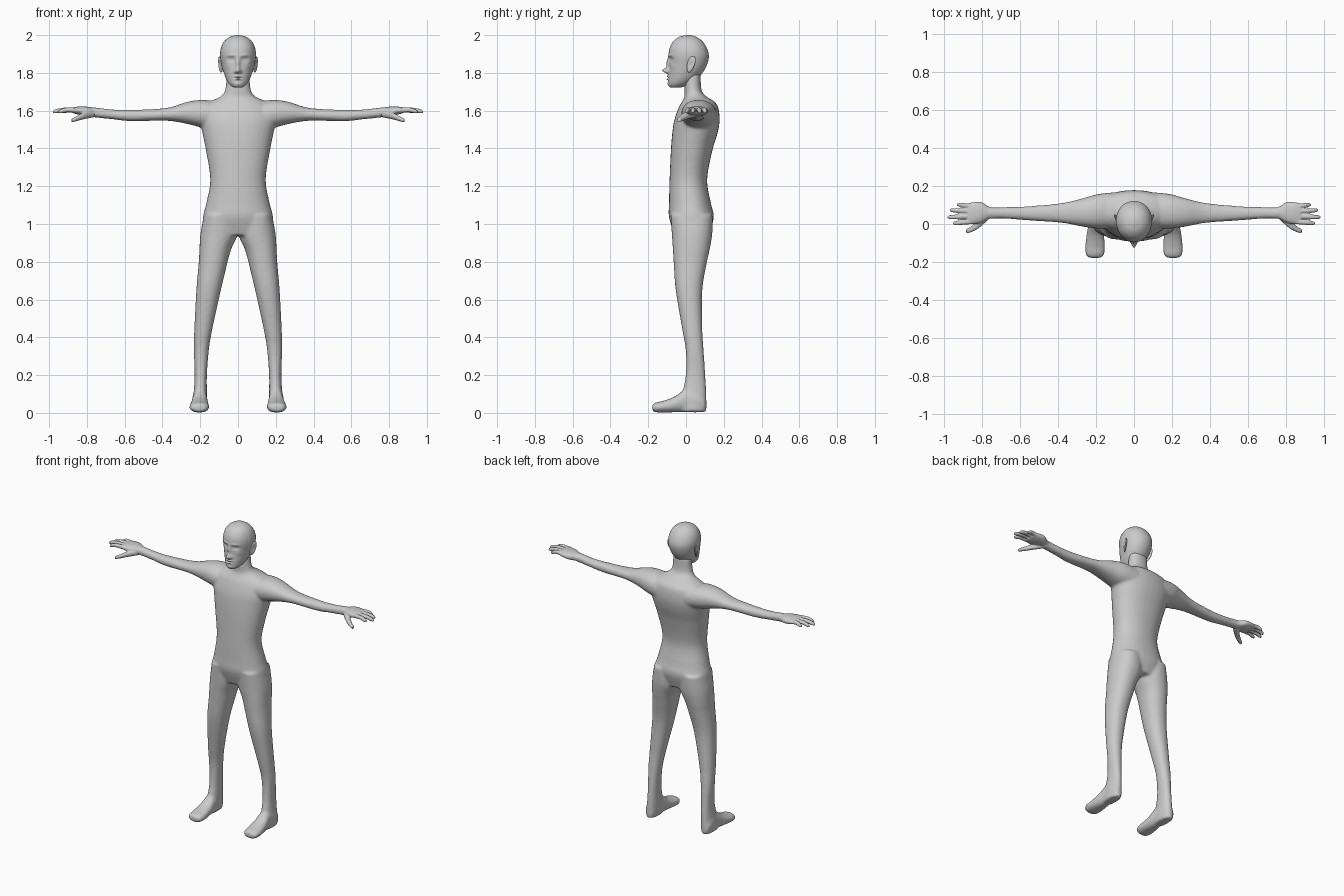
import bpy, bmesh
from math import cos, sin, pi, exp


def spline(secs, steps):
    """Catmull-Rom interpolation of the section tuples."""
    out = []
    for i in range(len(secs) - 1):
        p0, p1 = secs[max(i - 1, 0)], secs[i]
        p2, p3 = secs[i + 1], secs[min(i + 2, len(secs) - 1)]
        for k in range(steps):
            t = k / steps
            out.append([b + 0.5 * t * (c - a + t * (2 * a - 5 * b + 4 * c - d + t * (3 * (b - c) + d - a)))
                        for a, b, c, d in zip(p0, p1, p2, p3)])
    return out + [list(secs[-1])]


def loft(bm, axis, secs, side=1, n=32, power=2.2, steps=5, pad=0.0):
    """Closed tube; a section is (position, a_min, a_max, b_min, b_max)."""
    def sp(v):
        return abs(v) ** (2 / power) * (1 if v > 0 else -1)
    rings = []
    for t, a0, a1, b0, b1 in spline(secs, steps):
        ring = []
        for i in range(n):
            w = 2 * pi * i / n
            a = (a0 + a1) / 2 + ((a1 - a0) / 2 + pad) * sp(cos(w))
            b = (b0 + b1) / 2 + ((b1 - b0) / 2 + pad) * sp(sin(w))
            x, y, z = {'x': (t, a, b), 'y': (a, t, b), 'z': (a, b, t)}[axis]
            ring.append(bm.verts.new((side * x, y, z)))
        rings.append(ring)
    faces = [bm.faces.new((r[i], r[(i + 1) % n], s[(i + 1) % n], s[i]))
             for r, s in zip(rings, rings[1:]) for i in range(n)]
    faces += [bm.faces.new(rings[0]), bm.faces.new(rings[-1])]
    bmesh.ops.recalc_face_normals(bm, faces=faces)


def finish(bm, name, voxel=0, smooth=0):
    me = bpy.data.meshes.new(name)
    bm.to_mesh(me)
    bm.free()
    for p in me.polygons:
        p.use_smooth = True
    ob = bpy.data.objects.new(name, me)
    bpy.context.collection.objects.link(ob)
    if voxel:
        m = ob.modifiers.new("fuse", 'REMESH')
        m.mode, m.voxel_size, m.use_smooth_shade = 'VOXEL', voxel, True
        s = ob.modifiers.new("soften", 'SMOOTH')
        s.factor, s.iterations = 0.5, smooth
    return ob


# Body: torso and neck
bm = bmesh.new()
loft(bm, 'z', [
    (0.94, -.185, .185, -.06, .12), (1.035, -.186, .186, -.09, .147),
    (1.11, -.168, .168, -.09, .132), (1.235, -.147, .147, -.087, .112),
    (1.39, -.170, .170, -.08, .140), (1.48, -.188, .188, -.073, .167),
    (1.55, -.200, .200, -.062, .178), (1.62, -.185, .185, -.037, .170),
    (1.652, -.14, .14, -.018, .145), (1.675, -.092, .092, -.008, .108),
    (1.71, -.068, .068, -.008, .082), (1.80, -.06, .06, -.005, .078)])

for side in (-1, 1):
    # Legs
    loft(bm, 'z', [
        (1.05, .02, .178, -.08, .14), (.95, .004, .197, -.074, .138),
        (.865, .038, .203, -.068, .124), (.80, .056, .206, -.064, .110),
        (.65, .092, .219, -.053, .085), (.44, .138, .230, -.018, .085),
        (.33, .156, .232, 0, .092), (.20, .166, .228, 0, .101),
        (.10, .166, .234, -.02, .106), (.03, .168, .24, -.03, .108),
        (.006, .172, .236, -.03, .104)], side, pad=.0015)
    # Feet
    loft(bm, 'y', [
        (.10, .18, .23, .008, .08), (.06, .168, .24, .004, .12),
        (0, .165, .238, .005, .125), (-.06, .159, .248, .005, .085),
        (-.12, .154, .255, .004, .062), (-.16, .158, .252, .005, .053),
        (-.178, .175, .235, .012, .042)], side, pad=.002)
    # Arms
    loft(bm, 'x', [
        (.10, -.02, .165, 1.50, 1.645), (.19, -.022, .155, 1.512, 1.655),
        (.27, -.012, .133, 1.532, 1.644), (.38, .008, .108, 1.549, 1.612),
        (.56, .021, .091, 1.546, 1.602), (.66, .029, .087, 1.556, 1.604),
        (.74, .030, .085, 1.564, 1.613), (.775, .025, .092, 1.569, 1.616)],
        side, pad=.002)
finish(bm, "body", .008, 8)

# Hands: palm, four fingers, thumb
FINGERS = [(.012, .004, .952), (.040, .036, .980), (.068, .072, .967), (.094, .101, .930)]
for side, label in ((-1, "right"), (1, "left")):
    bm = bmesh.new()
    loft(bm, 'x', [
        (.735, .031, .084, 1.565, 1.612), (.765, .026, .092, 1.568, 1.616),
        (.80, .008, .114, 1.573, 1.621), (.84, -.001, .115, 1.578, 1.622),
        (.875, .000, .108, 1.587, 1.617)], side)
    for ya, yb, tip in FINGERS:
        loft(bm, 'x', [(x, y - r, y + r, z - r, z + r) for x, y, z, r in (
            (.85, ya, 1.602, .013), ((.86 + tip) / 2, (ya + yb) / 2, 1.604, .0125),
            (tip - .015, yb, 1.597, .011), (tip, yb, 1.593, .006))], side, n=16)
    loft(bm, 'x', [
        (.765, .025, .065, 1.565, 1.60), (.815, -.020, .022, 1.556, 1.590),
        (.855, -.042, -.012, 1.545, 1.570), (.882, -.048, -.028, 1.538, 1.556)],
        side, n=16, pad=.001)
    finish(bm, label + "_hand", .004, 4)

# Head: lofted skull, then face relief
bm = bmesh.new()
loft(bm, 'z', [
    (1.722, -.018, .018, -.080, -.035), (1.729, -.034, .034, -.090, -.005),
    (1.745, -.050, .050, -.094, .025), (1.77, -.064, .064, -.093, .060),
    (1.80, -.075, .075, -.091, .088), (1.845, -.086, .086, -.089, .112),
    (1.89, -.093, .093, -.092, .121), (1.93, -.089, .089, -.087, .111),
    (1.965, -.073, .073, -.069, .089), (1.988, -.047, .047, -.041, .060),
    (1.998, -.018, .018, -.010, .032), (2.0, -.004, .004, .005, .015)],
    n=96, power=2.1, steps=8)
# x, z, x radius, z radius, forward push
RELIEF = [
    (0, 1.850, .010, .028, .014), (0, 1.812, .012, .014, .034),    # nose
    (.014, 1.806, .008, .008, .010),                              # nostril wing
    (.036, 1.872, .018, .011, -.014), (.036, 1.872, .011, .006, .007),  # eye
    (.036, 1.893, .022, .007, .005), (.055, 1.835, .016, .016, .003),   # brow, cheek
    (0, 1.782, .020, .005, .010), (0, 1.767, .017, .005, .010),   # lips
    (0, 1.774, .022, .0025, -.004), (0, 1.742, .016, .010, .004)]  # mouth, chin
for v in bm.verts:
    if v.co.y < -.01:
        x, z = abs(v.co.x), v.co.z
        v.co.y -= sum(d * exp(-((x - px) / rx) ** 2 - ((z - pz) / rz) ** 2)
                      for px, pz, rx, rz, d in RELIEF)
    elif v.co.y < .1 and v.co.z > 1.8:
        v.co.x *= 1.02
finish(bm, "head")

# Ears: flattened shells tilted backwards
for side, label in ((-1, "right"), (1, "left")):
    bm = bmesh.new()
    bmesh.ops.create_uvsphere(bm, u_segments=24, v_segments=16, radius=1)
    for v in bm.verts:
        x, y, z = v.co
        dish = .007 * exp(-(y * y + z * z) * 4) if x > 0 else 0
        w = .021 * (1 + .25 * z)
        v.co = (side * (.093 + .009 * x + .008 * y + .004 * z - dish),
                .026 + w * y + .010 * z, 1.845 + .043 * z)
    bmesh.ops.recalc_face_normals(bm, faces=bm.faces[:])
    finish(bm, label + "_ear")
